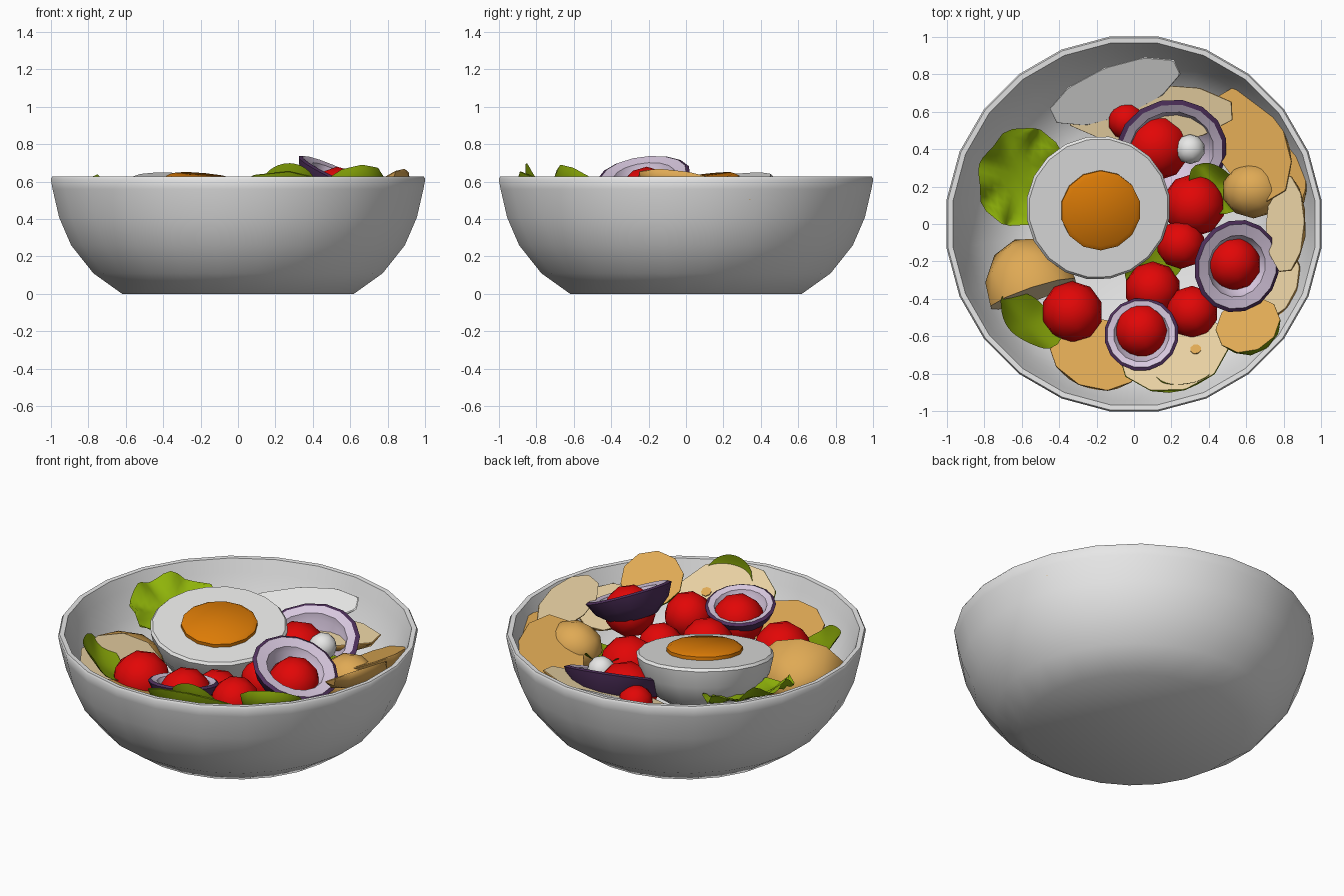
import bpy, bmesh, math
from mathutils import Vector, Matrix

cube = bpy.data.objects.get("Cube")
if cube:
    bpy.data.objects.remove(cube)


def material(name, *rgb):
    m = bpy.data.materials.new(name)
    m.use_nodes = True
    m.diffuse_color = (*rgb, 1)
    m.node_tree.nodes["Principled BSDF"].inputs["Base Color"].default_value = (*rgb, 1)
    return m


WHITE = material("white", .8, .8, .8)
EGG = material("egg_white", .92, .92, .91)
YOLK = material("yolk_orange", .72, .2, .002)
RED = material("tomato_red", .76, .002, .002)
PURPLE = material("onion_skin", .08, .03, .11)
LILAC = material("onion_flesh", .68, .57, .73)
TAN = material("toasted_tan", .74, .4, .09)
CREAM = material("cream", .8, .63, .36)
GREEN = material("leaf_green", .2, .31, .002)
BRIGHT = material("lettuce_green", .28, .46, .003)


def frame(loc, normal=(0, 0, 1), along=(1, 0, 0)):
    """Matrix with local z on the normal and local x near the long direction."""
    z = Vector(normal).normalized()
    x = Vector(along)
    x = (x - z * x.dot(z)).normalized()
    m = Matrix((x, z.cross(x), z)).transposed().to_4x4()
    return Matrix.Translation(loc) @ m


def finish(name, bm, mats, matrix, angle=35):
    bm.normal_update()
    for f in bm.faces:
        f.smooth = True
    for e in bm.edges:
        if len(e.link_faces) == 2:
            a, b = e.link_faces
            e.smooth = (e.calc_face_angle(0) < math.radians(angle)
                        and a.material_index == b.material_index)
    mesh = bpy.data.meshes.new(name)
    bm.to_mesh(mesh)
    bm.free()
    for m in mats:
        mesh.materials.append(m)
    ob = bpy.data.objects.new(name, mesh)
    ob.matrix_world = matrix
    bpy.context.collection.objects.link(ob)
    return ob


def lathe(name, profile, sides, mats, matrix, second_from=99, angle=35):
    """Revolve a profile; segments from second_from on take the second colour."""
    bm = bmesh.new()
    rings = []
    for r, z in profile:
        if r == 0:
            rings.append([bm.verts.new((0, 0, z))] * sides)
        else:
            turns = [math.tau * (i + .5) / sides for i in range(sides)]
            rings.append([bm.verts.new((r * math.cos(t), r * math.sin(t), z)) for t in turns])
    for s, (a, b) in enumerate(zip(rings, rings[1:])):
        for i in range(sides):
            j = (i + 1) % sides
            corners = list(dict.fromkeys((a[i], a[j], b[j], b[i])))
            bm.faces.new(corners).material_index = int(s >= second_from)
    return finish(name, bm, mats, matrix, angle)


def ball(name, loc, size, mat):
    bm = bmesh.new()
    bmesh.ops.create_icosphere(bm, subdivisions=2, radius=1)
    bmesh.ops.scale(bm, vec=size, verts=bm.verts)
    return finish(name, bm, [mat], frame(loc))


def wedge(name, loc, normal, along, size, skin, flesh):
    """Half ellipsoid whose flat cut face shows the flesh colour."""
    bm = bmesh.new()
    bmesh.ops.create_icosphere(bm, subdivisions=2, radius=1)
    bmesh.ops.scale(bm, vec=size, verts=bm.verts)
    cut = bmesh.ops.bisect_plane(bm, geom=bm.verts[:] + bm.edges[:] + bm.faces[:],
                                 plane_co=(0, 0, .005), plane_no=(0, 0, 1), clear_outer=True)
    rim = [g for g in cut["geom_cut"] if isinstance(g, bmesh.types.BMEdge)]
    for f in bmesh.ops.holes_fill(bm, edges=rim)["faces"]:
        f.material_index = 1
    return finish(name, bm, [skin, flesh], frame(loc, normal, along))


def leaf(name, loc, normal, along, length, width, mat, ruffle=.03, waves=4):
    bm = bmesh.new()
    bmesh.ops.create_grid(bm, x_segments=14, y_segments=10, size=1)
    for v in bm.verts:
        x, y = v.co.x, v.co.y * math.sqrt(max(.02, 1 - v.co.x ** 2))
        turn, r2 = math.atan2(y, x), x * x + y * y
        v.co = (x * length, y * width, ruffle * r2 * math.sin(waves * turn) + .05 * r2)
    return finish(name, bm, [mat], frame(loc, normal, along), 60)


# Bowl
lathe("bowl", [(0, 0), (.625, 0), (.78, .11), (.9, .26), (.965, .41), (1, .56), (1.01, .615),
               (1.002, .627), (.975, .625), (.95, .55), (.9, .4), (.82, .26), (.7, .15),
               (.56, .08), (0, .06)], 24, [WHITE], frame((0, 0, 0)), angle=50)

# Halved egg
egg = frame((-.19, .085, .58), (.1, -.14, 1))
lathe("egg_white", [(0, -.33), (.16, -.31), (.29, -.23), (.365, -.11), (.388, -.01),
                    (.375, .005), (0, .005)], 20, [EGG], egg)
lathe("egg_yolk", [(.215, 0), (.215, .025), (.19, .042), (0, .046)], 14, [YOLK],
      egg @ Matrix.Translation((.01, -.01, 0)))


# Onion cups
def onion(name, loc, normal, r, wall):
    inner = r * (1 - wall)
    lathe(name, [(0, -.68 * r), (.5 * r, -.59 * r), (.85 * r, -.3 * r), (r, 0), (.92 * r, .01),
                 (inner, 0), (inner * .93, -.12 * r), (inner * .6, -.42 * r), (0, -.5 * r)],
          16, [PURPLE, LILAC], frame(loc, normal), 4)


onion("onion_cup_side", (.55, -.225, .63), (.4, -.12, .88), .25, .33)
onion("onion_cup_front", (.04, -.59, .55), (-.08, .2, 1), .2, .25)
onion("onion_cup_back", (.2, .39, .46), (.1, -.38, .9), .3, .24)

# Cherry tomatoes: x, y, z, radius
for i, (x, y, z, r) in enumerate([
        (-.33, -.47, .42, .165), (.32, .1, .37, .17), (.25, -.11, .43, .13), (.1, -.35, .39, .15),
        (.31, -.47, .46, .14), (.04, -.57, .47, .15), (.53, -.21, .53, .15),
        (.12, .41, .37, .18), (-.04, .55, .41, .1)]):
    ball(f"tomato_{i + 1}", (x, y, z), (r, r, r), RED)

# Toasted pieces and slices
wedge("toast_left", (-.54, -.37, .42), (.3, -.9, .2), (.95, .25, 0), (.25, .18, .31), TAN, CREAM)
wedge("toast_front", (-.21, -.69, .45), (.05, .3, .9), (1, -.5, 0), (.26, .2, .16), TAN, TAN)
wedge("slice_front", (.21, -.68, .51), (-.1, .55, .85), (1, .3, 0), (.3, .26, .1), GREEN, CREAM)
wedge("toast_front_side", (.61, -.54, .58), (-.25, .5, .75), (1, .4, 0), (.18, .18, .12), GREEN, TAN)
wedge("slice_side", (.81, .0, .59), (-.5, .15, .85), (-.1, 1, 0), (.27, .12, .08), TAN, CREAM)
wedge("slice_side_low", (.76, -.32, .45), (-.5, .3, .8), (.2, 1, 0), (.2, .14, .08), TAN, CREAM)
ball("toast_round", (.64, .18, .43), (.17, .15, .15), TAN)
wedge("toast_back_side", (.63, .43, .47), (-.4, .1, .9), (-.5, .85, 0), (.34, .2, .12), TAN, TAN)
wedge("toast_side", (.82, .2, .5), (-.5, .1, .8), (.2, 1, 0), (.22, .12, .08), TAN, TAN)
wedge("slice_back", (.09, .59, .44), (-.1, -.15, 1), (1, .05, 0), (.46, .16, .1), TAN, CREAM)
wedge("white_slice", (-.1, .71, .48), (0, -.4, .9), (.85, .4, 0), (.38, .15, .05), EGG, EGG)
ball("white_crumb", (.3, .4, .46), (.08, .08, .08), EGG)

# Toasted spots lying on the front slice
for i, (x, y) in enumerate([(.33, -.67), (.37, -.54)]):
    z = .518 + ((x - .21) * .1 - (y + .68) * .55) / .85
    lathe(f"toasted_spot_{i + 1}", [(.03, -.004), (.03, .004), (0, .004)], 8, [TAN],
          frame((x, y, z), (-.1, .55, .85)))

# Leaves
leaf("lettuce_left", (-.62, .26, .48), (.32, -.15, .9), (.3, 1, 0), .27, .24, BRIGHT, .03, 7)
leaf("leaf_front_left", (-.58, -.53, .47), (.5, .3, .8), (.9, -.45, 0), .2, .13, GREEN, .01)
leaf("leaf_front", (.27, -.83, .55), (-.1, .85, .5), (1, .2, 0), .15, .14, GREEN, .005, 3)
leaf("leaf_middle", (.12, -.2, .35), (0, 0, 1), (1, 1, 0), .2, .13, GREEN)
leaf("leaf_side", (.43, .19, .4), (0, 0, 1), (1, -1, 0), .16, .11, GREEN)
